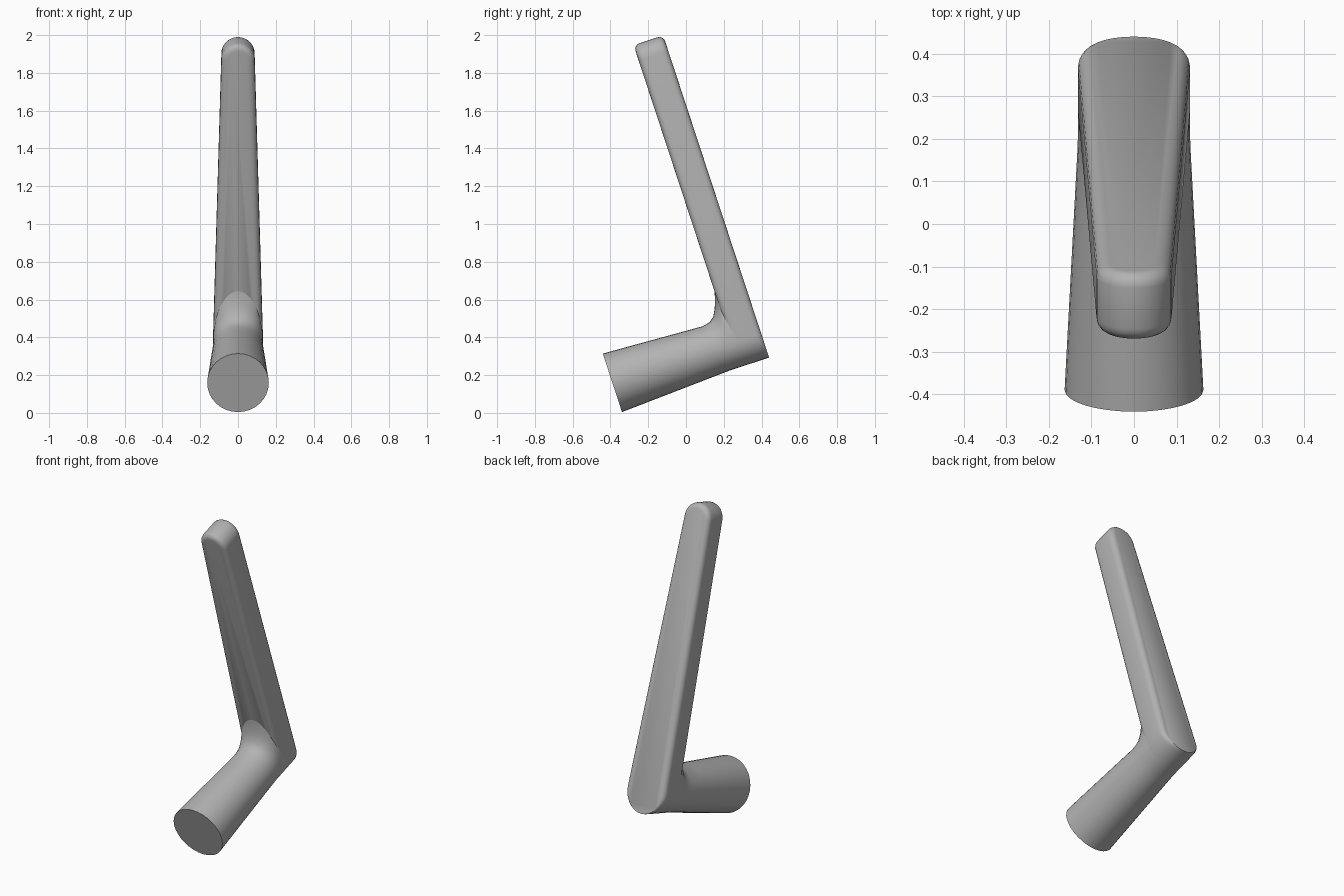
import bpy, bmesh, math

cube = bpy.data.objects.get("Cube")
if cube:
    bpy.data.objects.remove(cube)

# One satin grey for the whole fitting
grey = bpy.data.materials.new("satin grey")
grey.use_nodes = True
colour = (0.45, 0.45, 0.45, 1)
grey.diffuse_color = colour
grey.node_tree.nodes["Principled BSDF"].inputs["Base Color"].default_value = colour

TILT = math.radians(18.2)
R_LOW, R_TOP, V_TOP = 0.132, 0.088, 1.707
DEPTH = 0.165


def place(x, u, v):
    """u runs forward from the back face, v runs up along the blade."""
    c, s = math.cos(TILT), math.sin(TILT)
    return (x, 0.44 - c * u - s * v, 0.293 - s * u + c * v)


def loft(name, rings):
    """Skin a list of closed rings and cap both ends."""
    bm = bmesh.new()
    loops = [[bm.verts.new(place(*p)) for p in ring] for ring in rings]
    n = len(loops[0])
    for a, b in zip(loops, loops[1:]):
        for i in range(n):
            j = (i + 1) % n
            bm.faces.new((a[i], a[j], b[j], b[i]))
    bm.faces.new(loops[0])
    bm.faces.new(loops[-1])
    bmesh.ops.recalc_face_normals(bm, faces=bm.faces)
    mesh = bpy.data.meshes.new(name)
    bm.to_mesh(mesh)
    bm.free()
    obj = bpy.data.objects.new(name, mesh)
    bpy.context.collection.objects.link(obj)
    mesh.materials.append(grey)
    bpy.ops.object.select_all(action="DESELECT")
    obj.select_set(True)
    bpy.context.view_layer.objects.active = obj
    bpy.ops.object.shade_smooth_by_angle(angle=math.radians(35))
    return obj


def blade_ring(u, inset):
    """Tapered outline with round ends; the inset fades out at the low end."""
    ring = []
    steps = 16
    for start, r, mid in ((0, R_TOP, V_TOP), (math.pi, R_LOW, R_LOW)):
        for i in range(steps + 1):
            a = start + math.pi * i / steps
            nx, nv = math.cos(a), math.sin(a)
            k = r - inset * min(1, 1 + nv)
            ring.append((k * nx, u, mid + k * nv))
    return ring


# Tall tapered blade with rounded front and back rims
BEVEL = 0.032
arc = [math.pi / 2 * i / 4 for i in range(5)]
back = [(BEVEL * (1 - math.sin(a)), BEVEL * (1 - math.cos(a))) for a in reversed(arc)]
front = [(DEPTH - u, inset) for u, inset in reversed(back)]
loft("blade", [blade_ring(u, inset) for u, inset in back + front])


def spout_ring(u, raised):
    """Circle whose upper half is stretched upward by raised."""
    r = R_LOW + max(0, u - 0.22) / 0.61 * 0.031
    ring = []
    for i in range(32):
        a = math.tau * i / 32
        v = r * math.sin(a)
        ring.append((r * math.cos(a), u, R_LOW + v * (1 + raised / r if v > 0 else 1)))
    return ring


# Flared spout, swept up into the blade at its root
sections = [(0.12, 0.165), (0.165, 0.16), (0.178, 0.11), (0.192, 0.075),
            (0.212, 0.035), (0.24, 0.012), (0.28, 0), (0.38, 0), (0.83, 0)]
loft("spout", [spout_ring(u, h) for u, h in sections])
